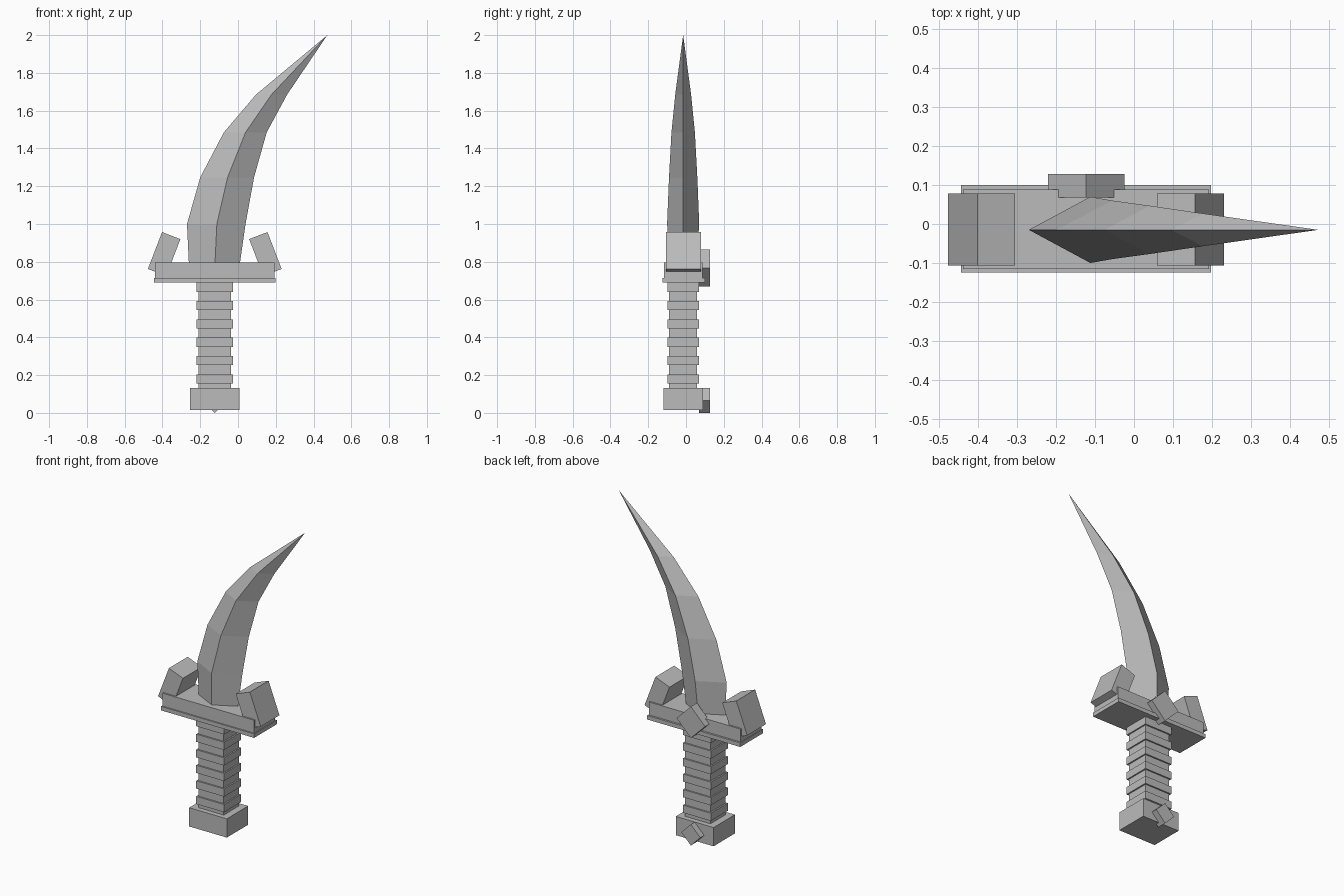
import bpy, bmesh, math

cube = bpy.data.objects.get("Cube")
if cube:
    bpy.data.objects.remove(cube, do_unlink=True)

steel = bpy.data.materials.new("plain grey")
steel.use_nodes = True
GREY = (0.5, 0.5, 0.5, 1)
steel.diffuse_color = GREY
steel.node_tree.nodes["Principled BSDF"].inputs["Base Color"].default_value = GREY

CX, CY = -0.123, -0.015   # axis of the handle


def finish(name, bm):
    bmesh.ops.recalc_face_normals(bm, faces=bm.faces)
    mesh = bpy.data.meshes.new(name)
    bm.to_mesh(mesh)
    bm.free()
    mesh.materials.append(steel)
    obj = bpy.data.objects.new(name, mesh)
    bpy.context.collection.objects.link(obj)
    return obj


def box(name, center, size, tilt=0):
    """Box turned by tilt degrees about the y axis."""
    bm = bmesh.new()
    bmesh.ops.create_cube(bm, size=1)
    bmesh.ops.scale(bm, vec=size, verts=bm.verts)
    obj = finish(name, bm)
    obj.location = center
    obj.rotation_euler.y = math.radians(tilt)
    return obj


# Handle: pommel, grip and raised bands
box("pommel", (CX, CY, 0.074), (0.26, 0.21, 0.117))
box("grip", (CX, CY, 0.41), (0.174, 0.148, 0.58))
for i in range(6):
    box("grip_band", (CX, CY, 0.18 + i * 0.097), (0.192, 0.167, 0.048))

# Guard: thin rim below a thicker bar, with two leaning prongs
box("guard_rim", (CX, -0.012, 0.702), (0.642, 0.224, 0.025))
box("guard_bar", (CX, -0.014, 0.753), (0.632, 0.204, 0.084))
for side, label in ((1, "left"), (-1, "right")):
    box("guard_prong_" + label, (CX + side * 0.268, -0.014, 0.841),
        (0.104, 0.185, 0.209), -side * 21)

# Diamond studs on the back
box("guard_stud", (CX, 0.098, 0.768), (0.139, 0.06, 0.139), 45)
box("pommel_stud", (CX, 0.098, 0.066), (0.093, 0.06, 0.093), 45)

# Blade: diamond sections (rear edge x, ridge x, front edge x, z, half thickness)
sections = [
    (-0.26, -0.122, 0.01, 0.79, 0.07),
    (-0.27, -0.112, 0.04, 1.0, 0.085),
    (-0.2, -0.055, 0.085, 1.247, 0.075),
    (-0.075, 0.04, 0.152, 1.485, 0.062),
    (0.095, 0.177, 0.26, 1.685, 0.042),
]
bm = bmesh.new()
rings = []
for back, ridge, front, z, t in sections:
    rings.append([bm.verts.new(p) for p in (
        (back, CY, z), (ridge, CY - t, z), (front, CY, z), (ridge, CY + t, z))])
for lower, upper in zip(rings, rings[1:]):
    for k in range(4):
        n = (k + 1) % 4
        bm.faces.new((lower[k], lower[n], upper[n], upper[k]))
tip = bm.verts.new((0.473, CY, 2.0))
for k in range(4):
    bm.faces.new((rings[-1][k], rings[-1][(k + 1) % 4], tip))
bm.faces.new(rings[0])
finish("blade", bm)
